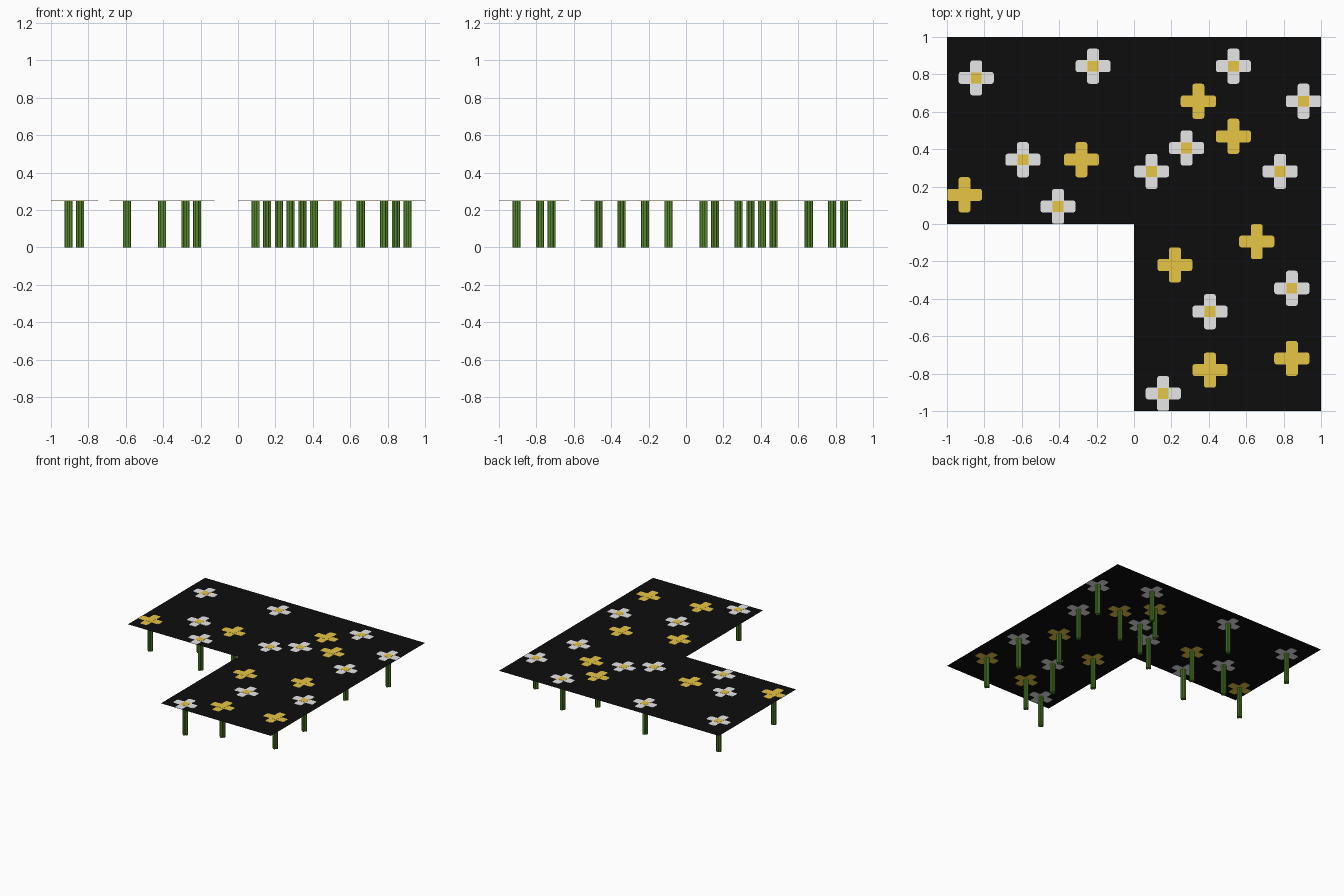
import bpy
import bmesh
from math import sin, cos, pi

cube = bpy.data.objects.get("Cube")
if cube:
    bpy.data.objects.remove(cube, do_unlink=True)

CELL = 1 / 16
TOP = 0.25


def material(name, rgb):
    mat = bpy.data.materials.new(name)
    mat.use_nodes = True
    color = (*rgb, 1)
    mat.diffuse_color = color
    bsdf = mat.node_tree.nodes["Principled BSDF"]
    bsdf.inputs["Base Color"].default_value = color
    bsdf.inputs["Roughness"].default_value = 0.9
    return mat


BLACK = material("black", (0.004, 0.004, 0.004))
WHITE = material("white", (0.8, 0.8, 0.8))
YELLOW = material("yellow", (0.8, 0.56, 0.06))
GREEN = material("green", (0.09, 0.24, 0.025))


def rotate_quarters(points):
    """Repeat a quarter outline four times about the centre."""
    out = []
    for k in range(4):
        c, s = round(cos(k * pi / 2)), round(sin(k * pi / 2))
        out += [(c * x - s * y, s * x + c * y) for x, y in points]
    return out


def cross(reach, half, soft):
    """Plus-shaped outline with softened tips."""
    cut = soft * 0.3
    return rotate_quarters([
        (reach, half - soft), (reach - cut, half - cut), (reach - soft, half),
        (half, half),
        (half, reach - soft), (half - cut, reach - cut), (half - soft, reach)])


def square(half):
    return rotate_quarters([(half, half)])


def prism(name, outline, z0, z1, mat, x=0, y=0):
    """Extrude an outline; equal heights give a single flat sheet."""
    bm = bmesh.new()
    face = bm.faces.new([bm.verts.new((px, py, z0)) for px, py in outline])
    if z1 > z0:
        ext = bmesh.ops.extrude_face_region(bm, geom=[face], use_keep_orig=True)
        verts = [g for g in ext["geom"] if isinstance(g, bmesh.types.BMVert)]
        bmesh.ops.translate(bm, verts=verts, vec=(0, 0, z1 - z0))
        bmesh.ops.recalc_face_normals(bm, faces=bm.faces)
    mesh = bpy.data.meshes.new(name)
    bm.to_mesh(mesh)
    bm.free()
    mesh.materials.append(mat)
    obj = bpy.data.objects.new(name, mesh)
    obj.location = (x, y, 0)
    bpy.context.collection.objects.link(obj)
    return obj


# L-shaped sheet carrying the blossoms
prism("sheet", [(-1, 0), (0, 0), (0, -1), (1, -1), (1, 1), (-1, 1)], TOP, TOP, BLACK)

# Grid cells of the flowers
white_cells = [(-14, 12), (-4, 13), (8, 13), (14, 10), (-10, 5), (-7, 1),
               (4, 6), (1, 4), (12, 4), (13, -6), (6, -8), (2, -15)]
yellow_cells = [(5, 10), (8, 7), (-5, 5), (-15, 2),
                (10, -2), (3, -4), (6, -13), (13, -12)]

petal_outline = cross(0.094, 0.032, 0.012)
stem_outline = cross(0.0215, 0.009, 0.005)

for cells, color, label in ((white_cells, WHITE, "white"), (yellow_cells, YELLOW, "yellow")):
    for i, j in cells:
        x, y = (i + 0.5) * CELL, (j + 0.5) * CELL
        prism(label + "_petals", petal_outline, TOP - 0.001, TOP + 0.001, color, x, y)
        prism(label + "_flower_center", square(0.029), TOP - 0.0005, TOP + 0.002, YELLOW, x, y)
        prism(label + "_flower_stem", stem_outline, 0, TOP - 0.001, GREEN, x, y)
